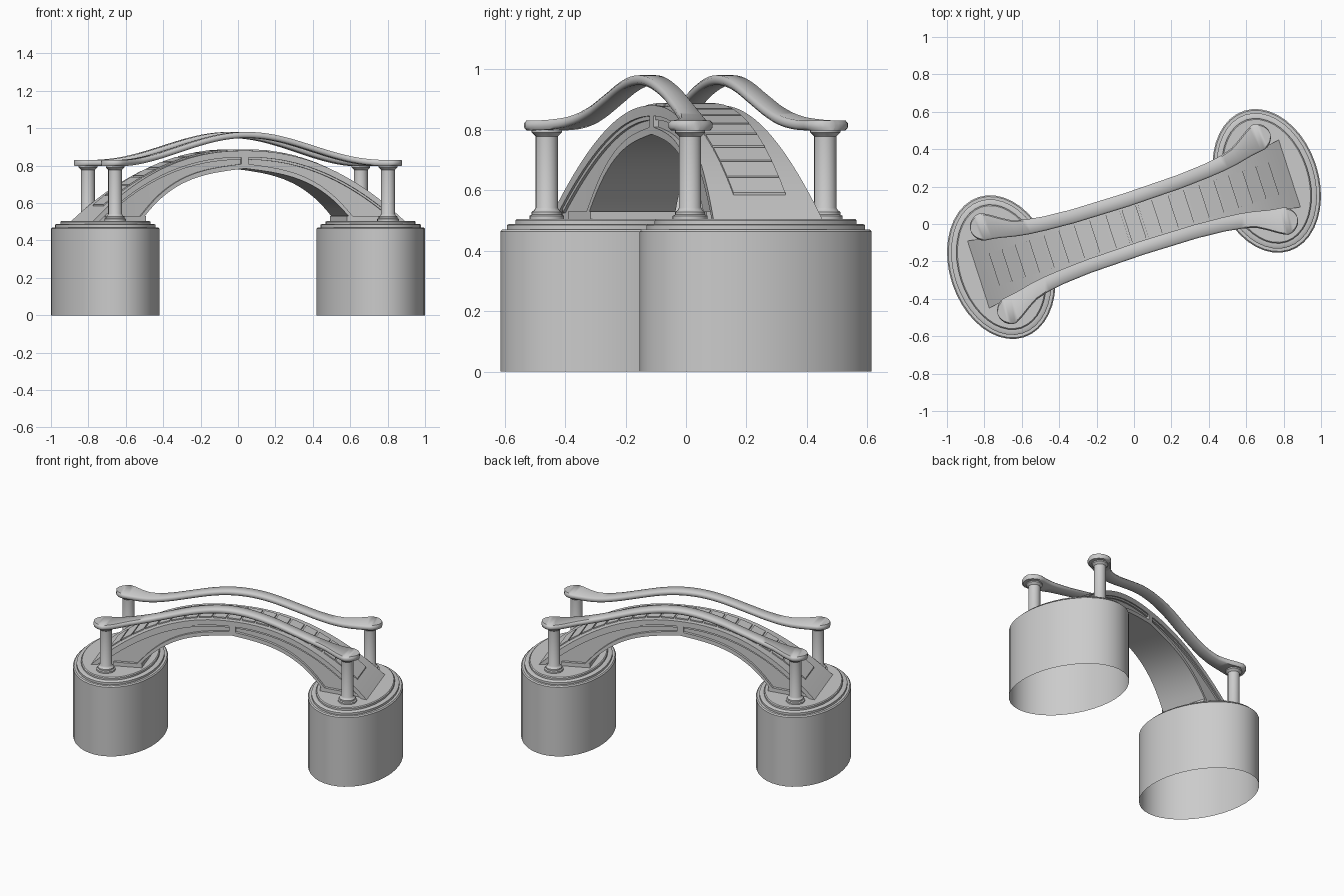
import bpy, bmesh, math
from mathutils import Matrix

if "Cube" in bpy.data.objects:
    bpy.data.objects.remove(bpy.data.objects["Cube"])

ROT = Matrix.Rotation(math.radians(18), 4, 'Z')   # bridge runs diagonally in plan
END = 0.88


def loft(name, rings, cap_start=True, cap_end=True, angle=35):
    """Skin a list of equal-length rings (u along, v across, z) into a mesh."""
    bm = bmesh.new()
    vs = [[bm.verts.new(ROT @ Matrix.Translation(p).translation) for p in r] for r in rings]
    n = len(rings[0])
    for a, b in zip(vs, vs[1:]):
        for i in range(n):
            j = (i + 1) % n
            bm.faces.new((a[i], a[j], b[j], b[i]))
    if cap_start:
        bm.faces.new(vs[0][::-1])
    if cap_end:
        bm.faces.new(vs[-1])
    bmesh.ops.recalc_face_normals(bm, faces=bm.faces)
    me = bpy.data.meshes.new(name)
    bm.to_mesh(me)
    bm.free()
    ob = bpy.data.objects.new(name, me)
    bpy.context.collection.objects.link(ob)
    bpy.ops.object.select_all(action='DESELECT')
    ob.select_set(True)
    bpy.context.view_layer.objects.active = ob
    bpy.ops.object.shade_smooth_by_angle(angle=math.radians(angle))
    return ob


def ellipse(cu, cv, a, b, z, n):
    return [(cu + a * math.cos(2 * math.pi * i / n), cv + b * math.sin(2 * math.pi * i / n), z)
            for i in range(n)]


def span(a, b, n):
    return [a + (b - a) * i / n for i in range(n + 1)]


# Arch curves: deck top, pointed underside, flared half width
def top(u):
    return 0.88 - 0.38 * (abs(u) / END) ** 2.2


def under(u):
    u = abs(u)
    return max(0.50, 0.785 - 0.12 * u - 1.17 * u ** 3.3)


def width(u):
    return 0.12 + 0.07 * (u / END) ** 2


def strip(name, us, lo, hi, w):
    return loft(name, [[(u, -w(u), lo(u)), (u, w(u), lo(u)), (u, w(u), hi(u)), (u, -w(u), hi(u))]
                       for u in us])


# Arch body, with raised edge bands and keystone framing the side panels
us = span(-0.87, 0.87, 48)
strip("arch_body", us, lambda u: min(under(u) + 0.002, top(u) - 0.004), lambda u: top(u) - 0.003,
      lambda u: width(u) - 0.018)
strip("deck", span(-END, END, 48), lambda u: max(0.495, top(u) - 0.035), top, width)
strip("deck_moulding", span(-0.8, 0.8, 44), lambda u: max(0.498, top(u) - 0.048),
      lambda u: top(u) - 0.02, lambda u: width(u) - 0.008)
strip("lower_rib", span(-0.6, 0.6, 40), under, lambda u: under(u) + 0.026, width)
strip("keystone", [-0.02, 0.02], lambda u: 0.79, lambda u: 0.87, width)
for s in (-1, 1):
    strip("arch_foot", [s * 0.565, s * 0.74], lambda u: 0.498, lambda u: 0.53, width)

# Stair treads, evenly spaced along the arc
fine = span(-0.79, 0.79, 400)
arc = [0.0]
for a, b in zip(fine, fine[1:]):
    arc.append(arc[-1] + math.hypot(b - a, top(b) - top(a)))


def at(s):
    return fine[min(range(len(arc)), key=lambda i: abs(arc[i] - s))]


N = 19
step = arc[-1] / N
for k in range(N):
    ends = [at(k * step + 0.006), at((k + 1) * step - 0.006)]
    strip("stair_tread", ends, lambda u: top(u) - 0.015, lambda u: top(u) + 0.008, lambda u: 0.09)

# Elliptical stepped piers, open underneath
PIER = [(0, 0), (0, 0.463), (0.007, 0.47), (0.022, 0.47), (0.022, 0.484), (0.028, 0.488),
        (0.05, 0.488), (0.05, 0.5), (0.056, 0.505)]
for s in (-1, 1):
    loft("pier", [ellipse(s * 0.746, 0, 0.277 - d, 0.394 - d, z, 40) for d, z in PIER],
         cap_start=False)

# Railing posts with base and capital
POST = [(0.058, 0.5), (0.058, 0.515), (0.05, 0.519), (0.05, 0.528), (0.042, 0.533), (0.037, 0.542),
        (0.037, 0.778), (0.043, 0.784), (0.05, 0.79), (0.05, 0.806)]
for su in (-1, 1):
    for sv in (-1, 1):
        loft("railing_post", [ellipse(su * 0.767, sv * 0.235, r, r, z, 16) for r, z in POST])

# Handrails: (u, centre line, half width), ending in round pads over the posts
PLAN = [(0, .135, .037), (.3, .14, .037), (.45, .15, .038), (.55, .162, .041), (.62, .178, .046),
        (.67, .198, .055), (.71, .216, .064), (.74, .228, .071), (.767, .235, .075)]


def plan(u):
    for (u0, c0, h0), (u1, c1, h1) in zip(PLAN, PLAN[1:]):
        if u <= u1:
            t = (u - u0) / (u1 - u0)
            return c0 + (c1 - c0) * t, h0 + (h1 - h0) * t
    return 0.235, 0.075 * math.sqrt(max(0.01, 1 - ((u - 0.767) / 0.075) ** 2))


def rail_ring(u, side):
    c, h = plan(abs(u))
    z = 0.83 + 0.075 * (1 + math.cos(math.pi * min(1, abs(u) / 0.75)))
    e = min(0.008, h * 0.5)
    section = [(-h + e, -.032), (h - e, -.032), (h, -.023), (h, -.009),
               (h - e, 0), (-h + e, 0), (-h, -.009), (-h, -.023)]
    return [(u, side * (c + v), z + dz) for v, dz in section]


half = span(0, 0.6, 20)[1:] + span(0.62, 0.767, 7) + [0.767 + 0.075 * math.sin(math.radians(a))
                                                      for a in (15, 30, 45, 60, 72, 82, 88)]
for side in (-1, 1):
    loft("handrail", [rail_ring(u, side) for u in [-h for h in half[::-1]] + [0] + half], angle=50)
